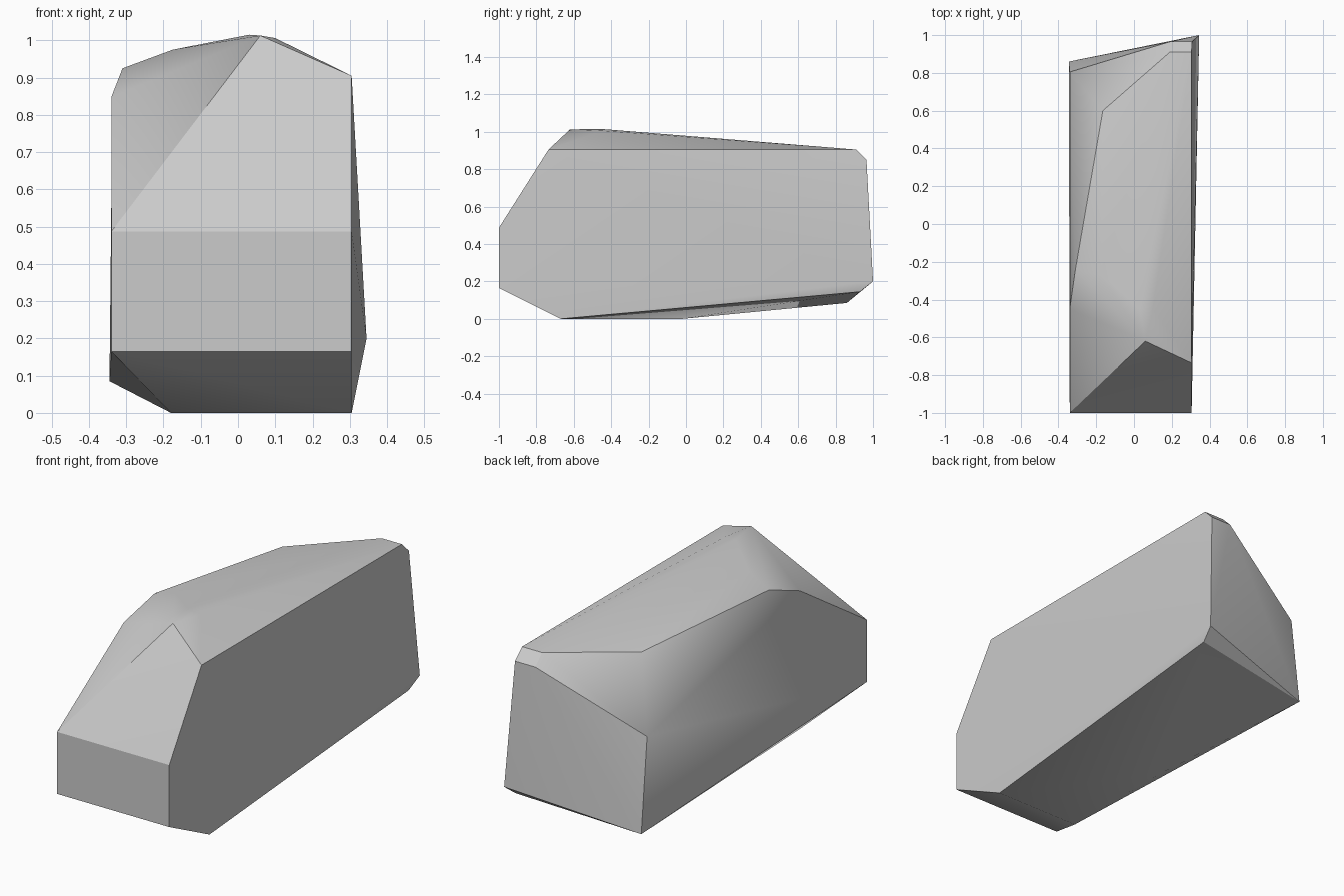
import bpy, bmesh, math

cube = bpy.data.objects.get("Cube")
if cube:
    bpy.data.objects.remove(cube, do_unlink=True)

# Stone colour
grey = (0.6, 0.6, 0.6, 1.0)
mat = bpy.data.materials.new("stone grey")
mat.use_nodes = True
mat.diffuse_color = grey
mat.node_tree.nodes["Principled BSDF"].inputs["Base Color"].default_value = grey

# Corners of the boulder, grouped by region
front = [(x, -1, z) for x in (-.34, .305) for z in (.165, .487)]
underside = [(.305, -.67, 0), (-.18, -.67, 0), (-.18, -.02, 0),
             (-.345, .86, .085), (.33, .93, .145)]
back = [(.345, 1, .2), (.307, .965, .85), (.19, .965, .85), (-.34, .805, .57)]
right_rim = [(.305, -.735, .905), (.305, .91, .905), (.19, .91, .905)]
left_rim = [(-.34, -.45, .848), (-.31, -.24, .925)]
crest = [(.06, -.62, 1.013), (.03, -.45, 1.015), (.1, -.45, 1.006),
         (-.175, -.27, .975), (-.165, .6, .885)]

# Wrap the corners in a hull
bm = bmesh.new()
for p in front + underside + back + right_rim + left_rim + crest:
    bm.verts.new(p)
bmesh.ops.convex_hull(bm, input=bm.verts[:])
bmesh.ops.delete(bm, geom=[v for v in bm.verts if not v.link_faces], context="VERTS")
bmesh.ops.dissolve_limit(bm, angle_limit=math.radians(1.5),
                         verts=bm.verts[:], edges=bm.edges[:])
bmesh.ops.recalc_face_normals(bm, faces=bm.faces[:])
mesh = bpy.data.meshes.new("boulder")
bm.to_mesh(mesh)
bm.free()
mesh.materials.append(mat)
boulder = bpy.data.objects.new("boulder", mesh)
bpy.context.collection.objects.link(boulder)

# Soft ridges, crisp corners
bpy.ops.object.select_all(action="DESELECT")
boulder.select_set(True)
bpy.context.view_layer.objects.active = boulder
bpy.ops.object.shade_smooth_by_angle(angle=math.radians(30))
